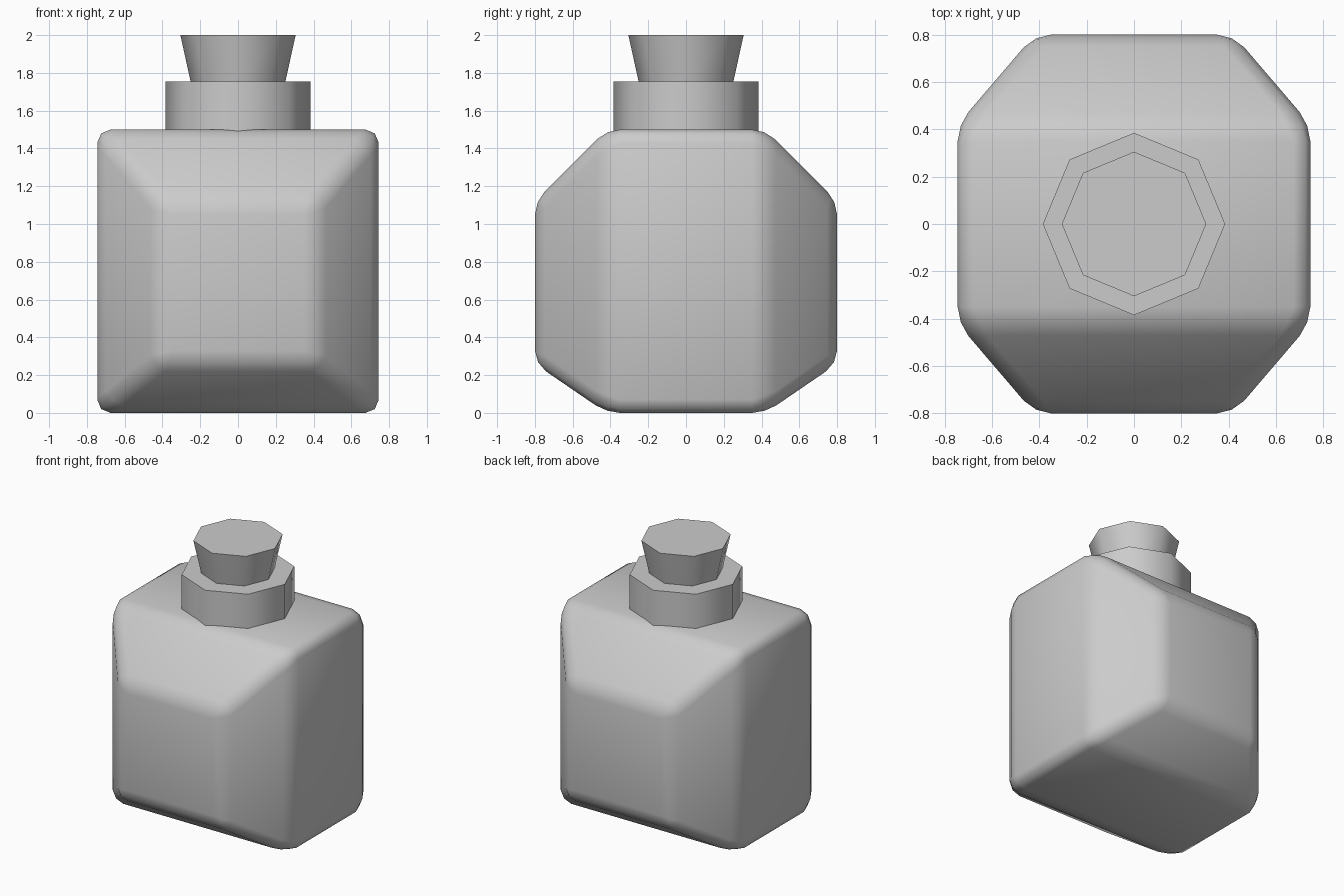
import bpy, bmesh, math

if "Cube" in bpy.data.objects:
    bpy.data.objects.remove(bpy.data.objects["Cube"])


def finish(bm, name):
    bmesh.ops.recalc_face_normals(bm, faces=bm.faces)
    mesh = bpy.data.meshes.new(name)
    bm.to_mesh(mesh)
    bm.free()
    obj = bpy.data.objects.new(name, mesh)
    bpy.context.collection.objects.link(obj)
    bpy.ops.object.select_all(action='DESELECT')
    obj.select_set(True)
    bpy.context.view_layer.objects.active = obj
    bpy.ops.object.shade_smooth_by_angle(angle=math.radians(50))
    return obj


def loft(bm, rings):
    loops = [[bm.verts.new(p) for p in ring] for ring in rings]
    n = len(loops[0])
    for a, b in zip(loops, loops[1:]):
        for i in range(n):
            j = (i + 1) % n
            bm.faces.new((a[i], a[j], b[j], b[i]))
    bm.faces.new(loops[0])
    bm.faces.new(loops[-1])


def rect(y, half, z0, z1):
    return [(-half, y, z0), (half, y, z0), (half, y, z1), (-half, y, z1)]


def octagon(r, z):
    return [(r * math.cos(i * math.pi / 4), r * math.sin(i * math.pi / 4), z)
            for i in range(8)]


# Body: rectangles lofted front to back, with rounded edges
bm = bmesh.new()
loft(bm, [rect(-0.8, 0.42, 0.26, 1.12), rect(-0.42, 0.745, 0, 1.5),
          rect(0.42, 0.745, 0, 1.5), rect(0.8, 0.42, 0.26, 1.12)])
bmesh.ops.recalc_face_normals(bm, faces=bm.faces)
bmesh.ops.bevel(bm, geom=bm.edges[:], offset=0.07, offset_type='OFFSET',
                segments=2, profile=0.5, affect='EDGES')
finish(bm, "bottle_body")

# Neck collar
bm = bmesh.new()
loft(bm, [octagon(0.385, 1.49), octagon(0.385, 1.755)])
finish(bm, "bottle_neck")

# Flared stopper
bm = bmesh.new()
loft(bm, [octagon(0.25, 1.75), octagon(0.305, 2.0)])
finish(bm, "stopper")
